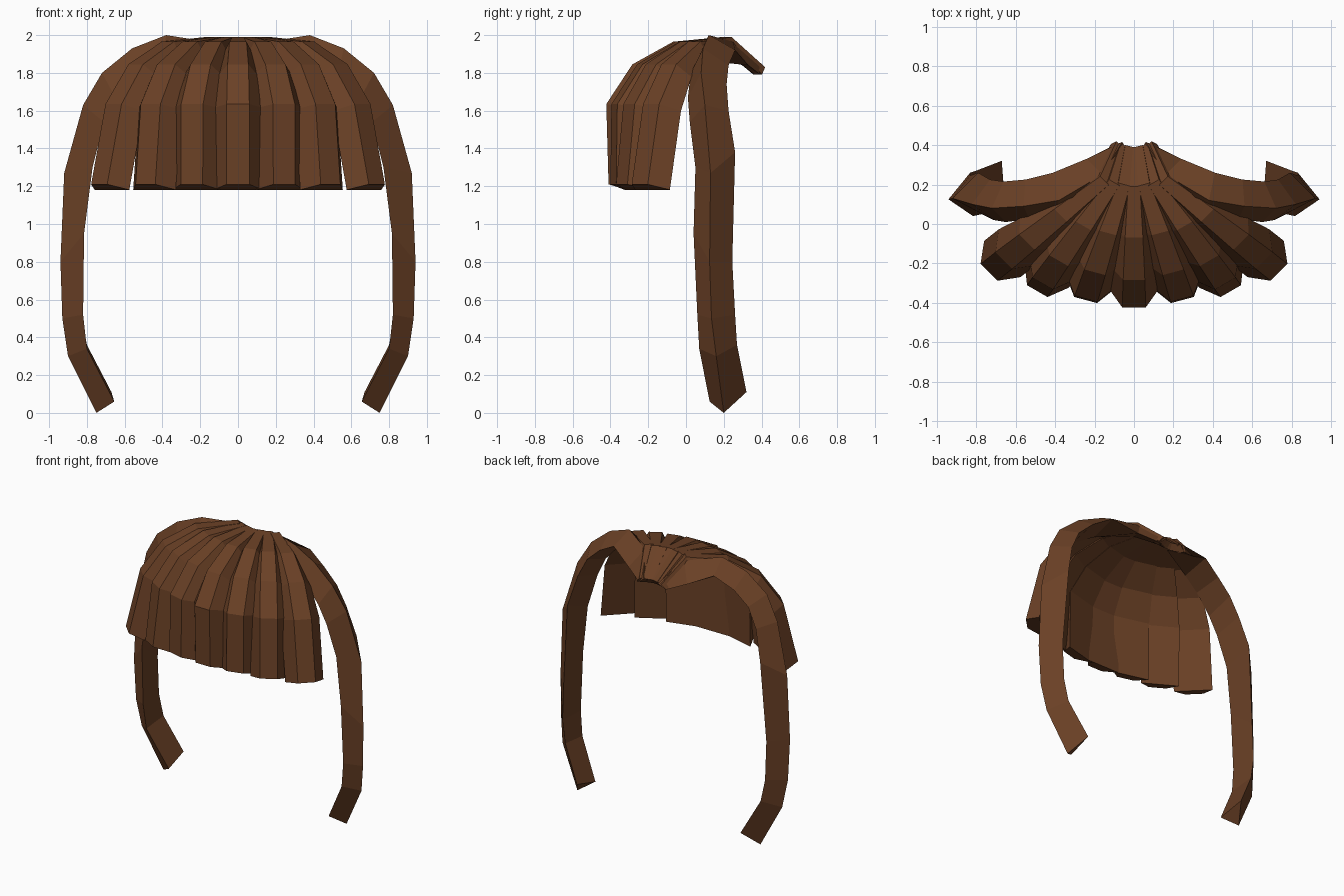
import bpy, math
from mathutils import Vector

if "Cube" in bpy.data.objects:
    bpy.data.objects.remove(bpy.data.objects["Cube"])

brown = bpy.data.materials.new("hair_brown")
brown.diffuse_color = (0.145, 0.052, 0.019, 1)
brown.use_nodes = True
brown.node_tree.nodes["Principled BSDF"].inputs["Base Color"].default_value = brown.diffuse_color


def skin(name, rings):
    """Closed tube through a list of equal-length point rings."""
    n = len(rings[0])
    verts = [p for ring in rings for p in ring]
    faces = [(r * n + k, r * n + (k + 1) % n, (r + 1) * n + (k + 1) % n, (r + 1) * n + k)
             for r in range(len(rings) - 1) for k in range(n)]
    last = (len(rings) - 1) * n
    faces += [tuple(range(n))[::-1], tuple(range(last, last + n))]
    mesh = bpy.data.meshes.new(name)
    mesh.from_pydata(verts, [], faces)
    mesh.materials.append(brown)
    obj = bpy.data.objects.new(name, mesh)
    bpy.context.collection.objects.link(obj)
    # consistent outward normals
    import bmesh
    bm = bmesh.new()
    bm.from_mesh(mesh)
    bmesh.ops.recalc_face_normals(bm, faces=bm.faces)
    bm.to_mesh(mesh)
    bm.free()
    return obj


# Fringe locks: tip position, fan angle and how far each ring reaches to the tip
tips = [(0, -0.41), (0.245, -0.385), (0.49, -0.34), (0.735, -0.245)]
reach_mid = [(0.43, 0.79, 1.02), (0.42, 0.76, 0.99), (0.40, 0.72, 0.93), (0.38, 0.67, 0.87)]
heights = (1.83, 1.99, 1.965, 1.845, 1.635, 1.21)
outer_half = (0.02, 0.03, 0.045, 0.055, 0.06, 0.06)
inner_half = (0.03, 0.045, 0.08, 0.11, 0.13, 0.13)
depth = (0.05, 0.05, 0.07, 0.09, 0.1, 0.1)


def fringe_lock(name, i, side):
    a = math.radians(15 * i)
    across = Vector((math.cos(a), math.sin(a), 0))
    outward = Vector((math.sin(a), -math.cos(a), 0))
    root = Vector((0.05 * i, 0.19 + 0.01 * i))
    tip = Vector(tips[i])
    flat = [Vector((0.025 * i, 0.39 + 0.005 * i)), root]
    flat += [root.lerp(tip, f) for f in reach_mid[i]] + [tip]
    path = [Vector((p.x, p.y, z)) for p, z in zip(flat, heights)]
    rings = []
    for k, p in enumerate(path):
        t = path[min(k + 1, 5)] - path[max(k - 1, 0)]
        out = across.cross(t).normalized()
        if out.dot(outward + Vector((0, 0, 1))) < 0:
            out = -out
        if k == 5:
            out = (outward + Vector((0, 0, 0.3))).normalized()
        base = p - out * depth[k]
        ring = [base - across * inner_half[k], p - across * outer_half[k],
                p + across * outer_half[k], base + across * inner_half[k]]
        rings.append([(v.x * side, v.y, v.z) for v in ring])
    skin(name, rings)


fringe_lock("fringe_lock_centre", 0, 1)
for i in (1, 2, 3):
    fringe_lock(f"fringe_lock_right_{i}", i, 1)
    fringe_lock(f"fringe_lock_left_{i}", i, -1)

# Long side locks: triangular sections given as ridge, back edge, front edge
sections = [
    ((0.06, 0.415, 1.83), (0.11, 0.395, 1.79), (0.02, 0.36, 1.80)),
    ((0.16, 0.25, 1.965), (0.24, 0.33, 1.84), (0.15, 0.17, 1.92)),
    ((0.38, 0.12, 2.00), (0.41, 0.26, 1.92), (0.40, 0.06, 1.87)),
    ((0.56, 0.09, 1.93), (0.55, 0.225, 1.84), (0.53, 0.025, 1.80)),
    ((0.72, 0.08, 1.80), (0.66, 0.215, 1.74), (0.65, 0.01, 1.67)),
    ((0.82, 0.10, 1.63), (0.73, 0.225, 1.60), (0.71, 0.02, 1.54)),
    ((0.92, 0.13, 1.27), (0.79, 0.26, 1.38), (0.77, 0.05, 1.30)),
    ((0.94, 0.125, 0.80), (0.83, 0.245, 0.80), (0.815, 0.04, 0.95)),
    ((0.93, 0.135, 0.50), (0.83, 0.26, 0.52), (0.82, 0.06, 0.52)),
    ((0.90, 0.16, 0.30), (0.80, 0.27, 0.36), (0.80, 0.07, 0.34)),
    ((0.75, 0.20, 0.00), (0.67, 0.32, 0.11), (0.655, 0.125, 0.06)),
]
for name, side in (("side_lock_right", 1), ("side_lock_left", -1)):
    skin(name, [[(x * side, y, z) for x, y, z in s] for s in sections])
